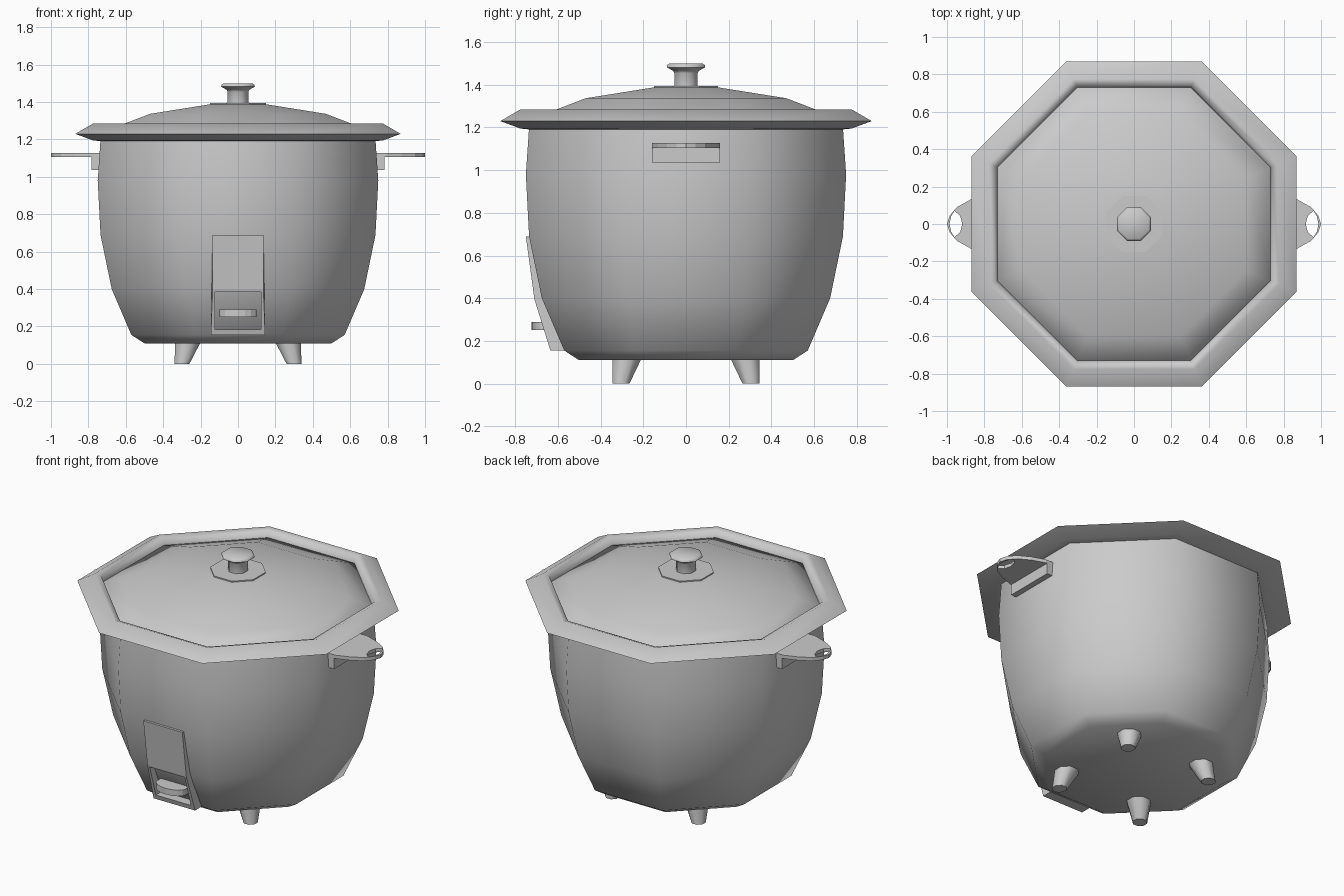
import bpy, bmesh
from math import cos, sin, pi
from mathutils import Vector

if "Cube" in bpy.data.objects:
    bpy.data.objects.remove(bpy.data.objects["Cube"])


def finish(bm, name, smooth=None):
    bmesh.ops.recalc_face_normals(bm, faces=bm.faces[:])
    me = bpy.data.meshes.new(name)
    bm.to_mesh(me)
    bm.free()
    ob = bpy.data.objects.new(name, me)
    bpy.context.collection.objects.link(ob)
    if smooth:
        bpy.ops.object.select_all(action='DESELECT')
        ob.select_set(True)
        bpy.context.view_layer.objects.active = ob
        bpy.ops.object.shade_smooth_by_angle(angle=smooth * pi / 180)
    return ob


def loft(name, rings, smooth=None):
    """Join rings of points into a closed, capped solid."""
    bm = bmesh.new()
    vs = [[bm.verts.new(p) for p in ring] for ring in rings]
    n = len(vs[0])
    for a, b in zip(vs, vs[1:]):
        for i in range(n):
            j = (i + 1) % n
            bm.faces.new((a[i], a[j], b[j], b[i]))
    bm.faces.new(vs[0][::-1])
    bm.faces.new(vs[-1])
    return finish(bm, name, smooth)


def octagon(apothem, z, x=0, y=0):
    r = apothem / cos(pi / 8)
    return [(x + r * cos(pi / 8 + i * pi / 4), y + r * sin(pi / 8 + i * pi / 4), z)
            for i in range(8)]


def turned(name, profile, smooth=60):
    return loft(name, [octagon(a, z) for a, z in profile], smooth)


def slab(name, outline, z0, z1):
    return loft(name, [[(x, y, z) for x, y in outline] for z in (z0, z1)])


def cut(ob, cutter):
    cutter.hide_render = True
    cutter.hide_viewport = True
    m = ob.modifiers.new("cut", 'BOOLEAN')
    m.operation = 'DIFFERENCE'
    m.solver = 'EXACT'
    m.object = cutter


def mirror(ob, x=True, y=False):
    m = ob.modifiers.new("mirror", 'MIRROR')
    m.use_axis = (x, y, False)


# Pot body
turned("body", [(.50, .11), (.57, .155), (.675, .40), (.735, .69),
                (.75, .98), (.735, 1.2)])

# Rim with a sunken inner edge
turned("rim", [(.725, 1.19), (.775, 1.195), (.87, 1.23), (.775, 1.285),
               (.74, 1.272), (.73, 1.232)])

# Domed lid
turned("lid", [(.735, 1.22), (.73, 1.237), (.60, 1.287), (.47, 1.337), (.15, 1.388)])

# Knob: base plate and flared grip
turned("knob_base", [(.15, 1.375), (.15, 1.395)], 30)
turned("knob", [(.055, 1.39), (.055, 1.455), (.06, 1.465), (.09, 1.482),
                (.088, 1.492), (.078, 1.5)], 50)

# Splayed feet
foot = loft("feet", [octagon(.04, 0, .30, .305), octagon(.07, .125, .265, .275)], 50)
mirror(foot, True, True)

# Side handles: tapered plate with a finger hole, and a mounting bracket
half = [(.72, .16), (.79, .16), (.875, .13), (.947, .09), (.985, .045)]
plate = slab("handles", half + [(1.0, 0)] + [(x, -y) for x, y in half[::-1]], 1.105, 1.127)
hole = slab("handle_hole_cutter",
            [(.918, 0), (.93, .045), (.96, .07), (.978, .04), (.986, 0),
             (.978, -.04), (.96, -.07), (.93, -.045)], 1.0, 1.2)
cut(plate, hole)
mirror(plate)
bracket = slab("handle_brackets", [(.72, .16), (.783, .16), (.783, -.16), (.72, -.16)],
               1.037, 1.11)
mirror(bracket)

# Front switch panel following the body, with a recess
side = [(-.75, .69, .136), (-.71, .395, .136), (-.635, .155, .145),
        (-.55, .155, .145), (-.655, .395, .136), (-.72, .69, .136)]
panel = loft("switch_panel", [[(s * w, y, z) for y, z, w in side] for s in (-1, 1)])
recess = slab("recess_cutter", [(-.122, -.9), (.122, -.9), (.122, -.5), (-.122, -.5)],
              .185, .385)
cut(panel, recess)

# Switch lever: curved paddle
arc = [(.1 * cos(pi + i * pi / 8), -.665 + .058 * sin(i * -pi / 8)) for i in range(9)]
slab("switch_lever", [(-.1, -.59)] + arc + [(.1, -.59)], .252, .29)
